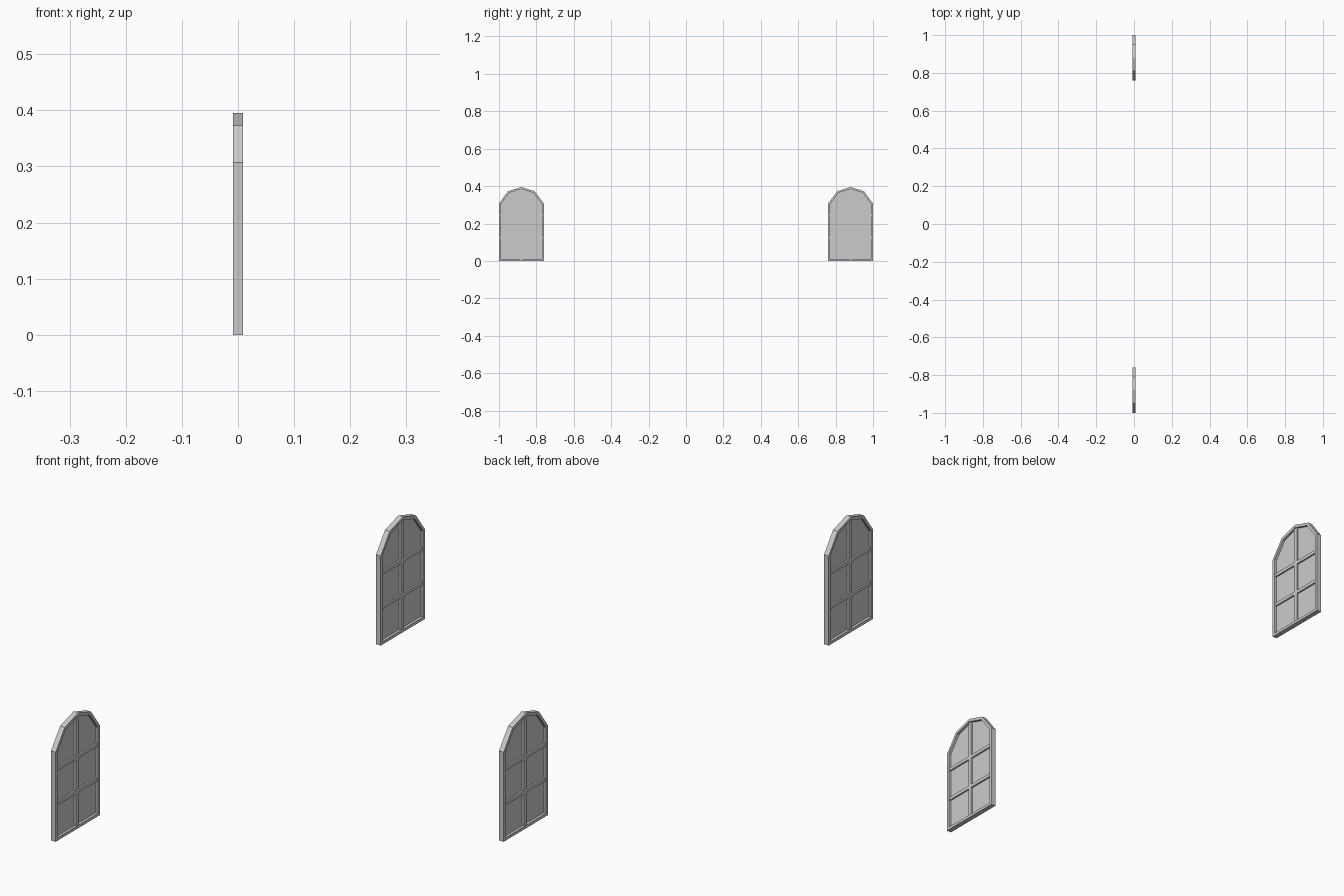
import bpy, bmesh

if "Cube" in bpy.data.objects:
    bpy.data.objects.remove(bpy.data.objects["Cube"])

FRAME_HALF = 0.009   # half depth of the frame
BAR_HALF = 0.006     # half depth of the glazing bars

# Arched outlines in (y, z), centred on the window
OUTER = [(-0.12, 0), (0.12, 0), (0.12, 0.307), (0.071, 0.373),
         (0, 0.395), (-0.071, 0.373), (-0.12, 0.307)]
INNER = [(-0.11, 0.01), (0.11, 0.01), (0.11, 0.304), (0.065, 0.364),
         (0, 0.384), (-0.065, 0.364), (-0.11, 0.304)]


def finish(name, bm, y):
    bmesh.ops.recalc_face_normals(bm, faces=bm.faces)
    mesh = bpy.data.meshes.new(name)
    bm.to_mesh(mesh)
    bm.free()
    obj = bpy.data.objects.new(name, mesh)
    obj.location.y = y
    bpy.context.collection.objects.link(obj)


def frame(name, y):
    bm = bmesh.new()
    loops = [[bm.verts.new((x, p, z)) for p, z in prof]
             for prof, x in ((OUTER, -FRAME_HALF), (OUTER, FRAME_HALF),
                             (INNER, FRAME_HALF), (INNER, -FRAME_HALF))]
    n = len(OUTER)
    for k in range(4):
        a, b = loops[k], loops[(k + 1) % 4]
        for i in range(n):
            j = (i + 1) % n
            bm.faces.new((a[i], a[j], b[j], b[i]))
    finish(name, bm, y)


def pane(name, y):
    bm = bmesh.new()
    bm.faces.new([bm.verts.new((0, p, z)) for p, z in INNER])
    finish(name, bm, y)


def bar(name, y, y0, y1, z0, z1):
    bm = bmesh.new()
    bmesh.ops.create_cube(bm, size=1)
    bmesh.ops.scale(bm, verts=bm.verts, vec=(2 * BAR_HALF, y1 - y0, z1 - z0))
    bmesh.ops.translate(bm, verts=bm.verts, vec=(0, (y0 + y1) / 2, (z0 + z1) / 2))
    finish(name, bm, y)


# A matching pair of windows
for side, y in (("left", -0.88), ("right", 0.88)):
    frame(side + "_window_frame", y)
    pane(side + "_glass", y)
    bar(side + "_upright_bar", y, -0.007, 0.007, 0.01, 0.382)
    for label, z in (("lower", 0.125), ("upper", 0.243)):
        bar(f"{side}_{label}_cross_bar", y, -0.11, 0.11, z - 0.006, z + 0.006)
